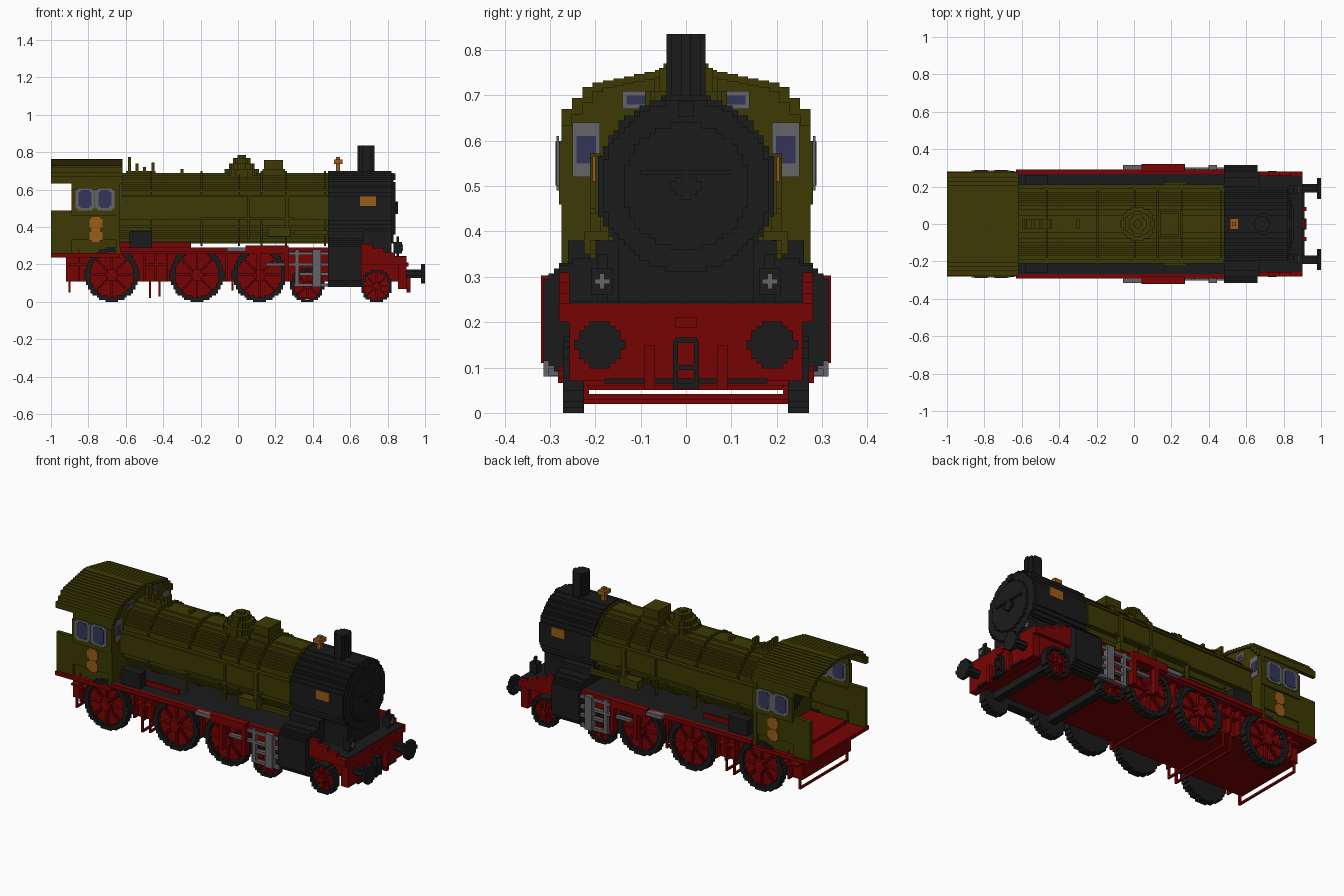
import bpy, bmesh, math

cube = bpy.data.objects.get("Cube")
if cube:
    bpy.data.objects.remove(cube)

# Block size and shared stations along, across and up the engine
BLOCK = 2 / 175
REAR, CAB_BACK, CAB_FRONT = -1, -0.89, -0.63
BARREL_END, CYLINDER_END, NOSE, BEAM = 0.48, 0.66, 0.82, 0.9
FRAME_SIDE, SIDE, FRAME_LOW, BOARD = 0.225, 0.28, 0.11, 0.28
AXIS, RADIUS, EAVES, CAB_FLOOR = 0.5, 0.2, 0.65, 0.25


def material(name, red, green, blue):
    mat = bpy.data.materials.new(name)
    mat.use_nodes = True
    mat.diffuse_color = (red, green, blue, 1)
    mat.node_tree.nodes["Principled BSDF"].inputs["Base Color"].default_value = mat.diffuse_color
    return mat


GREEN = material("olive green", 0.045, 0.042, 0.001)
BLACK = material("soot black", 0.011, 0.011, 0.011)
RED = material("frame red", 0.19, 0.001, 0.001)
GREY = material("steel grey", 0.13, 0.13, 0.14)
BLUE = material("glass blue", 0.035, 0.035, 0.1)
GOLD = material("brass", 0.32, 0.11, 0.01)


def around(centre, half=BLOCK / 2):
    return centre - half, centre + half


def outward(start, depth=BLOCK):
    return start, start + depth


class Part:
    """Collects boxes and stepped discs, then becomes one object."""

    def __init__(self, name, mat):
        self.name, self.mat, self.bm = name, mat, bmesh.new()

    def block(self, *spans):
        for vert in bmesh.ops.create_cube(self.bm, size=1)["verts"]:
            vert.co = [(low + high) / 2 + side * (high - low)
                       for side, (low, high) in zip(vert.co, spans)]

    def box(self, x, y, z):
        """A single y is a centred half width; a y span is mirrored."""
        if isinstance(y, tuple):
            self.block(x, y, z)
            self.block(x, (-y[1], -y[0]), z)
        else:
            self.block(x, (-y, y), z)
        return self

    def disc(self, axis, centre, radius, span, inner=0):
        """Stepped disc or ring across the axis, built from rows of blocks."""
        count = max(1, round(radius / BLOCK))
        step = radius / count

        def chord(size, height):
            return round(math.sqrt(max(0, size ** 2 - height ** 2)) / BLOCK) * BLOCK

        for row in range(-count, count):
            height = (row + 0.5) * step
            wide, gap = max(BLOCK, chord(radius, height)), chord(inner, height)
            pieces = [(gap, wide), (-wide, -gap)] if gap else [(-wide, wide)]
            for low, high in pieces:
                spans = [(centre[0] + low, centre[0] + high),
                         around(centre[1] + height, step / 2)]
                spans.insert("xyz".index(axis), span)
                self.block(*spans)
        return self

    def wheel_disc(self, centre, radius, span, inner=0):
        """A stepped disc on both sides of the engine."""
        self.disc("y", centre, radius, span, inner)
        return self.disc("y", centre, radius, (-span[1], -span[0]), inner)

    def done(self):
        mesh = bpy.data.meshes.new(self.name)
        self.bm.to_mesh(mesh)
        self.bm.free()
        mesh.materials.append(self.mat)
        bpy.context.collection.objects.link(bpy.data.objects.new(self.name, mesh))


# Frame and running boards
part = Part("chassis", RED)
part.box(x=(CAB_BACK, BEAM), y=FRAME_SIDE, z=(FRAME_LOW, 0.23))
part.box(x=(CAB_BACK, CYLINDER_END), y=FRAME_SIDE, z=(FRAME_LOW, BOARD))
part.box(x=(CAB_FRONT, CYLINDER_END), y=SIDE, z=(BOARD - 2 * BLOCK, BOARD))
part.box(x=(CAB_FRONT, BARREL_END), y=(SIDE - BLOCK, SIDE + BLOCK), z=around(BOARD, BLOCK))
part.box(x=(CAB_FRONT, -0.25), y=outward(RADIUS - BLOCK), z=(BOARD, 0.32)).done()
part = Part("running_board_top", BLACK)
part.box(x=(CAB_FRONT, CYLINDER_END), y=SIDE - BLOCK, z=outward(BOARD)).done()
part = Part("cab_floor", RED)
part.box(x=(REAR, CAB_FRONT), y=SIDE, z=around(CAB_FLOOR, BLOCK))
part.box(x=around(CAB_BACK, 0.03), y=FRAME_SIDE, z=(FRAME_LOW, CAB_FLOOR)).done()

# Front beam, deck and stepped side plates
part = Part("front_beam", RED)
part.box(x=(BEAM - 4 * BLOCK, BEAM), y=SIDE - 2 * BLOCK, z=(0.07, 0.24))
for step in range(4):
    part.box(x=outward(CYLINDER_END + step * 0.06, 0.06), y=(SIDE - 2 * BLOCK, SIDE),
             z=(RADIUS, 0.31 - 2 * step * BLOCK))
part.box(x=outward(BEAM, 2 * BLOCK), y=around(0.08, BLOCK), z=(0.05, 0.15))
part.box(x=outward(BEAM), y=2 * BLOCK, z=around(RADIUS, BLOCK)).done()
part = Part("front_deck", BLACK)
part.box(x=(CYLINDER_END, BEAM), y=SIDE - 2 * BLOCK, z=around(0.24)).done()

# Buffers, coupling and lamps
part = Part("buffers", BLACK)
for side in (-0.19, 0.19):
    part.disc("x", (side, 0.15), 0.052, (1 - 2 * BLOCK, 1))
    part.disc("x", (side, 0.15), 2 * BLOCK, (BEAM, 1 - BLOCK))
part.done()
part = Part("coupling", BLACK)
part.box(x=outward(BEAM, 2 * BLOCK), y=around(2 * BLOCK), z=(0.05, 0.16))
for height in (0.06, 0.1, 0.16):
    part.box(x=outward(BEAM, 2 * BLOCK), y=2 * BLOCK, z=around(height))
part.box(x=outward(BEAM), y=0.18, z=around(0.07)).done()
LAMP = NOSE + 3 * BLOCK
part = Part("lamps", BLACK)
part.box(x=around(LAMP, 2 * BLOCK), y=around(0.185, 2 * BLOCK), z=around(0.29, 0.03))
part.box(x=around(LAMP), y=around(0.185, BLOCK), z=(0.24, 0.35)).done()
part = Part("lamp_lenses", GREY)
for wide, tall in ((0.5, 1.5), (1.5, 0.5)):
    part.box(x=outward(LAMP + 2 * BLOCK, BLOCK / 2), y=around(0.185, wide * BLOCK),
             z=around(0.29, tall * BLOCK))
part.done()

# Boiler with bands, pipes and top fittings
part = Part("boiler", GREEN)
part.disc("x", (0, AXIS), RADIUS - BLOCK, (CAB_FRONT, BARREL_END))
part.box(x=(CAB_FRONT, BARREL_END), y=RADIUS, z=around(AXIS, 0.06)).done()
part = Part("boiler_bands", GREEN)
for station in (-0.47, -0.2, 0, 0.12, 0.25, 0.46):
    part.disc("x", (0, AXIS), RADIUS, outward(station), inner=RADIUS - 3 * BLOCK)
part.done()
SKIN = (RADIUS - BLOCK, RADIUS + BLOCK)
part = Part("boiler_pipes", GREEN)
part.box(x=(CAB_FRONT, BARREL_END), y=SKIN, z=outward(AXIS + 0.06))
part.box(x=(-RADIUS, 0.3), y=SKIN, z=outward(0.44))
part.box(x=(0.3, BARREL_END), y=SKIN, z=around(0.37, BLOCK))
part.box(x=outward(-RADIUS), y=SKIN, z=(0.33, 0.44))
part.box(x=outward(0.05), y=SKIN, z=(0.34, AXIS + 0.06))
part.box(x=outward(0.25, 2 * BLOCK), y=SKIN, z=(0.35, AXIS + 0.06))
part.box(x=(0.16, 0.28), y=(0.17, FRAME_SIDE), z=(0.35, 0.4)).done()
part = Part("steam_dome", GREEN)
for radius, top in ((0.09, 0.71), (0.07, 0.74), (0.05, 0.77), (2 * BLOCK, 0.785)):
    part.disc("z", (0.02, 0), radius, (EAVES, top))
part.done()
part = Part("sand_box", GREEN)
part.box(x=around(0.19, 0.05), y=0.06, z=(EAVES, 0.76))
part.box(x=around(0.19, 0.06), y=0.07, z=(EAVES, 0.71)).done()
part = Part("whistles_and_valves", GREEN)
for station, top in ((-0.58, 0.775), (-0.54, 0.74), (-0.5, 0.72), (-0.455, 0.745), (-0.3, 0.71)):
    part.box(x=around(station, BLOCK * 0.7), y=2 * BLOCK, z=(EAVES, top))
part.box(x=(-0.6, -0.44), y=2 * BLOCK, z=(EAVES, 0.7)).done()
part = Part("side_pump", BLACK)
part.box(x=(-0.58, -0.46), y=(RADIUS, 0.26), z=(BOARD, 0.38)).done()

# Smokebox, door, saddle, chimney and cylinders
part = Part("smokebox", BLACK)
part.disc("x", (0, AXIS), RADIUS, (BARREL_END, NOSE))
part.disc("x", (0, AXIS), RADIUS - BLOCK, outward(NOSE)).done()
part = Part("smokebox_door", BLACK)
part.disc("x", (0, AXIS), 0.14, outward(NOSE, 2 * BLOCK))
part.disc("x", (0, AXIS), 0.03, outward(NOSE, 3 * BLOCK))
part.box(x=outward(NOSE, 3 * BLOCK), y=0.1, z=around(AXIS + 0.03))
part.box(x=outward(NOSE, 2 * BLOCK), y=1.5 * BLOCK, z=around(0.67, 1.5 * BLOCK)).done()
part = Part("saddle", BLACK)
part.box(x=(BARREL_END, NOSE), y=0.15, z=(0.24, 0.36))
for half, top in ((RADIUS, 0.38), (0.25, 0.34), (SIDE, 0.325)):
    part.box(x=(BARREL_END, CYLINDER_END + BLOCK), y=half, z=(0.24, top))
part.done()
part = Part("chimney", BLACK)
for radius, top in ((0.055, 0.7), (0.043, 0.835)):
    part.disc("z", (0.685, 0), radius, (EAVES, top))
part.done()
part = Part("cylinders", BLACK)
for layer in range(4):
    part.box(x=(BARREL_END, CYLINDER_END), y=(FRAME_SIDE, SIDE + layer * BLOCK),
             z=(0.08 + layer * BLOCK, 0.33 - layer * BLOCK))
part.done()
part = Part("bell", GOLD)
part.box(x=around(0.535, 2 * BLOCK), y=0.03, z=around(0.75, BLOCK))
part.box(x=around(0.535, BLOCK), y=BLOCK, z=(0.69, 0.775)).done()
part = Part("side_plaques", GOLD)
part.box(x=(0.65, 0.74), y=outward(RADIUS, BLOCK / 2), z=(0.51, 0.565)).done()

# Cab walls, arched roof and rear wings
part = Part("cab_walls", GREEN)
for inset, base, top in ((2, CAB_FLOOR, 0.33), (1, 0.33, 0.46), (0, 0.46, 0.6), (1, 0.6, EAVES)):
    skin = SIDE - inset * BLOCK
    part.box(x=(CAB_BACK, CAB_FRONT), y=(skin - 2 * BLOCK, skin), z=(base, top))
part.box(x=(REAR, CAB_BACK), y=(SIDE - 3 * BLOCK, SIDE - BLOCK), z=(CAB_FLOOR, 0.49))
roof = Part("cab_roof", GREEN)


def arch(width):
    return min(0.765 - 0.2 * width, 0.94 - 1.075 * width)


strips = 12
for strip in range(strips):
    near, far = ((SIDE - BLOCK / 2) * edge / strips for edge in (strip, strip + 1))
    roof.box(x=(REAR, CAB_FRONT + BLOCK), y=(near, far), z=(arch(far) - BLOCK, arch(near)))
    part.box(x=(CAB_FRONT - 2 * BLOCK, CAB_FRONT), y=(near, far), z=(CAB_FLOOR, arch(far)))
part.done()
roof.done()
part = Part("backhead", BLACK)
part.disc("x", (0, AXIS), 0.15, (-0.68, CAB_FRONT)).done()
part = Part("regulator", RED)
part.box(x=around(-0.69, BLOCK), y=0.06, z=around(AXIS, BLOCK)).done()

# Rounded side windows, front windows and cab emblems
frames, panes = Part("window_frames", GREY), Part("window_panes", BLUE)
for skin, lift in ((SIDE, BLOCK / 2), (SIDE - 2 * BLOCK, -BLOCK / 2)):
    low, high = sorted((skin, skin + lift))
    for centre in (-0.818, -0.712):
        for wide, tall in ((0.052, 0.05), (0.04, 0.06)):
            frames.box(x=around(centre, wide), y=(low, high), z=around(0.55, tall))
            panes.box(x=around(centre, wide - 1.5 * BLOCK),
                      y=(low - BLOCK / 5, high + BLOCK / 5), z=around(0.55, tall - BLOCK))
for face in (CAB_FRONT, CAB_FRONT - 2 * BLOCK):
    for centre, height, wide, tall in ((0.22, 0.58, 0.03, 0.06), (0.11, 0.69, 0.03, 0.02)):
        frames.box(x=around(face, BLOCK / 3), y=around(centre, wide), z=around(height, tall))
        panes.box(x=around(face, BLOCK / 2), y=around(centre, wide * 0.7),
                  z=around(height, tall / 2))
frames.done()
panes.done()
part = Part("cab_emblems", GOLD)
for height in (0.42, 0.35):
    part.wheel_disc((-0.76, height), 3 * BLOCK, outward(SIDE - BLOCK, BLOCK / 2))
part.done()

# Wheels: black tyres, red webs, spokes and hubs
tyres, webs = Part("wheel_tyres", BLACK), Part("wheel_spokes", RED)
for station, radius in ((-0.675, 0.145), (-0.22, 0.145), (0.115, 0.145), (0.37, 0.09), (0.74, 0.085)):
    hub = (station, radius)
    tyres.wheel_disc(hub, radius, outward(FRAME_SIDE, 4 * BLOCK), inner=radius * 0.82)
    tyres.wheel_disc(hub, radius * 0.85, outward(FRAME_SIDE))
    webs.wheel_disc(hub, radius * 0.85, outward(FRAME_SIDE + BLOCK))
    webs.wheel_disc(hub, radius * 0.22, outward(FRAME_SIDE + BLOCK, 4 * BLOCK))
    for spoke in range(8):
        angle = spoke * math.pi / 4
        for step in range(int(radius * 0.8 / BLOCK)):
            reach = (step + 1) * BLOCK
            webs.box(x=around(station + reach * math.cos(angle)),
                     y=outward(FRAME_SIDE + 2 * BLOCK, 1.5 * BLOCK),
                     z=around(radius + reach * math.sin(angle)))
tyres.done()
webs.done()
part = Part("leading_axles", BLACK)
for station in (0.37, 0.74):
    part.box(x=around(station, 2 * BLOCK), y=FRAME_SIDE, z=(0.07, FRAME_LOW))
part.done()

# Motion gear
GEAR = outward(SIDE, 2 * BLOCK)
part = Part("valve_gear", GREY)
part.box(x=around(0.315, BLOCK), y=GEAR, z=(0.09, BOARD))
part.box(x=around(0.42, 2 * BLOCK), y=outward(SIDE, 3 * BLOCK), z=(0.08, BOARD))
for start, height in ((0.15, 0.2), (0.24, 0.26), (0.3, 0.09), (0.33, 0.15)):
    part.box(x=(start, BARREL_END), y=GEAR, z=around(height, BLOCK * 0.7))
part.box(x=(-0.06, 0.04), y=outward(SIDE, 3 * BLOCK), z=around(BOARD, BLOCK)).done()
part = Part("gear_hangers", RED)
part.box(x=(0.04, 0.27), y=outward(SIDE, 3.5 * BLOCK), z=around(BOARD, 2 * BLOCK))
for station in (0.11, 0.26):
    part.box(x=around(station, BLOCK), y=outward(SIDE, 3.5 * BLOCK), z=(FRAME_LOW, BOARD))
part.done()

# Brake rods, hanging brackets and cab steps
part = Part("brake_rods_and_steps", RED)
for station, low in ((-0.9, 0.05), (-0.47, 0.02), (-0.42, 0.03), (-0.03, 0.06)):
    part.box(x=around(station), y=outward(FRAME_SIDE - BLOCK), z=(low, RADIUS))
    part.box(x=around(station), y=FRAME_SIDE, z=outward(low))
for station in (-0.85, -0.5, -0.44, -0.38, -0.06):
    part.box(x=around(station), y=outward(FRAME_SIDE, 3 * BLOCK), z=(FRAME_LOW, BOARD))
for station in (-0.86, -0.44):
    part.box(x=around(station, 0.05), y=outward(FRAME_SIDE, 3 * BLOCK), z=around(RADIUS))
part.done()
